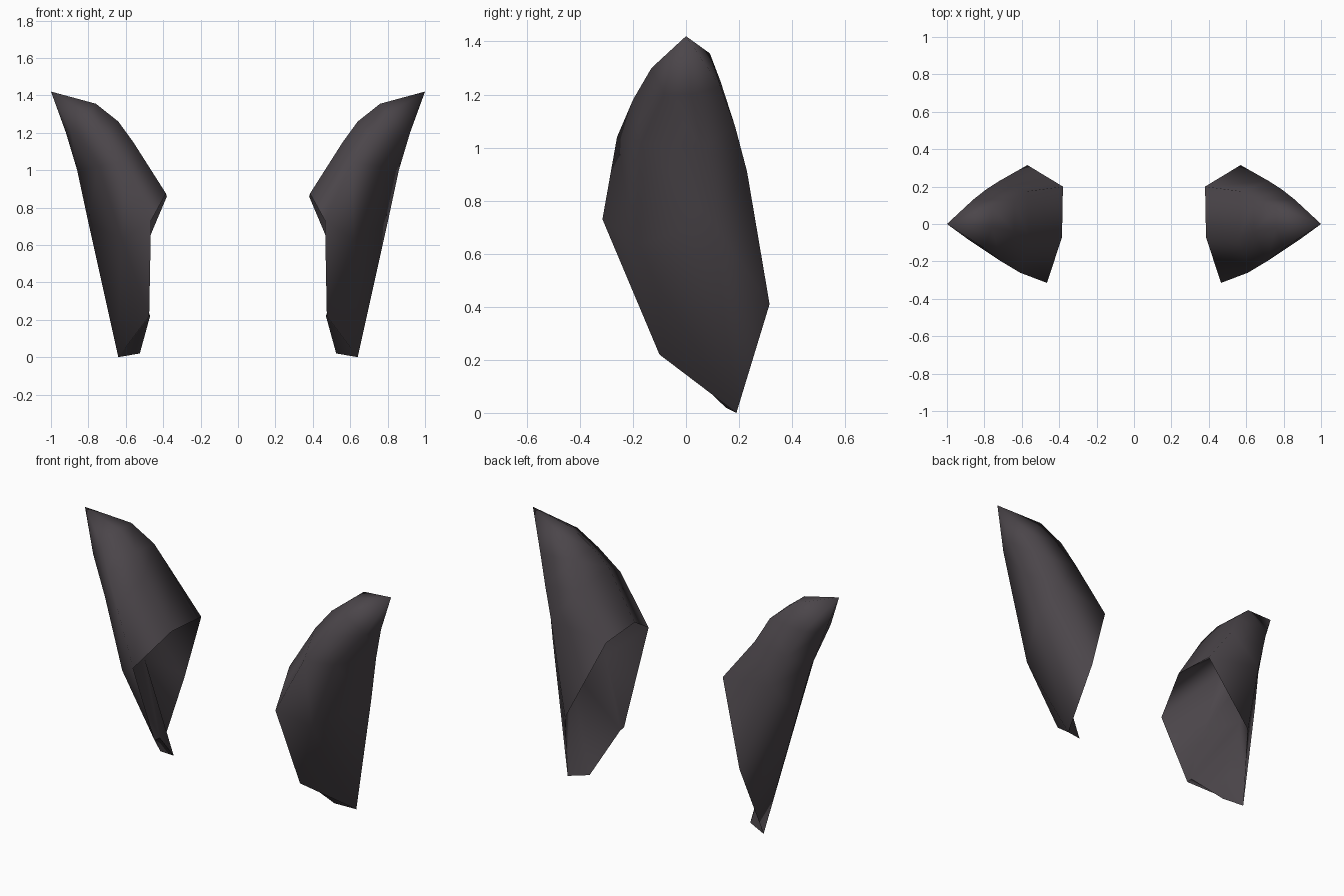
import bpy, bmesh

if "Cube" in bpy.data.objects:
    bpy.data.objects.remove(bpy.data.objects["Cube"])

# One dark colour for both shells
mat = bpy.data.materials.new("dark_grey")
mat.diffuse_color = (0.070, 0.060, 0.068, 1)
mat.use_nodes = True
mat.node_tree.nodes["Principled BSDF"].inputs["Base Color"].default_value = mat.diffuse_color

TIP = (1.0, 0.0, 1.42)
# Ribs running from the tip down to the rim, in order around the shell
RIBS = [
    [(.92, .02, 1.20), (.86, .06, 1.00), (.80, .10, .72), (.64, .19, 0)],     # outer rear ridge
    [(.86, .13, 1.23), (.79, .185, 1.08), (.72, .23, .91), (.57, .315, .41)],  # rear edge
    [(.76, .09, 1.355), (.64, .13, 1.25), (.57, .175, 1.11), (.38, .20, .86)],  # inner rear
    [(.76, -.02, 1.355), (.64, -.04, 1.26), (.56, -.08, 1.15), (.385, -.07, .875)],  # inner front
    [(.80, -.13, 1.30), (.71, -.20, 1.18), (.61, -.26, 1.04), (.465, -.315, .73)],  # front edge
    [(.89, -.08, 1.20), (.75, -.17, 1.02), (.62, -.195, .63), (.475, -.10, .22)],  # outer front ridge
]
# Hollow inside: foot edge, then lower, upper and top points of the cavity
INNER = {
    "foot_f": (.47, -.06, .22), "foot_r": (.525, .15, .02),
    "low_f": (.61, -.12, .60), "low_r": (.69, .10, .60),
    "up_f": (.71, -.11, 1.0), "up_r": (.79, .07, 1.0),
    "top": (.83, -.01, 1.2),
}
INNER_FACES = """foot_f foot_r low_r low_f, low_f low_r up_r up_f, up_f up_r top,
foot_r outer low_r, outer rear low_r, low_r rear up_r, rear in_r up_r, in_r top up_r,
in_r in_f top, in_f up_f top, in_f front up_f, front low_f up_f,
front base low_f, base foot_f low_f, outer base foot_f foot_r"""


def build_shell(name, side):
    bm = bmesh.new()

    def vert(p):
        return bm.verts.new((p[0] * side, p[1], p[2]))

    tip = vert(TIP)
    ribs = [[tip] + [vert(p) for p in rib] for rib in RIBS]
    pts = {k: vert(p) for k, p in INNER.items()}
    rim = ["outer", "rear", "in_r", "in_f", "front", "base"]
    pts.update({k: r[-1] for k, r in zip(rim, ribs)})

    # Outer skin between neighbouring ribs, split so that it stays convex
    for a, b in zip(ribs, ribs[1:] + ribs[:1]):
        bm.faces.new((tip, a[1], b[1]))
        for i in range(1, 4):
            if a is ribs[4]:
                bm.faces.new((a[i], a[i + 1], b[i]))
                bm.faces.new((a[i + 1], b[i + 1], b[i]))
            else:
                bm.faces.new((a[i], a[i + 1], b[i + 1], b[i]))

    # Hollow inner wall and foot
    for face in INNER_FACES.split(","):
        bm.faces.new([pts[k] for k in face.split()])

    bmesh.ops.recalc_face_normals(bm, faces=bm.faces)

    # Smooth everywhere, sharp along the rim
    for f in bm.faces:
        f.smooth = True
    sharp = list(zip(rim, rim[1:])) + [("outer", "foot_r"), ("foot_r", "foot_f"), ("foot_f", "base")]
    for a, b in sharp:
        edge = bm.edges.get((pts[a], pts[b]))
        if edge:
            edge.smooth = False

    mesh = bpy.data.meshes.new(name)
    bm.to_mesh(mesh)
    bm.free()
    mesh.materials.append(mat)
    bpy.context.collection.objects.link(bpy.data.objects.new(name, mesh))


build_shell("right_shell", 1)
build_shell("left_shell", -1)
